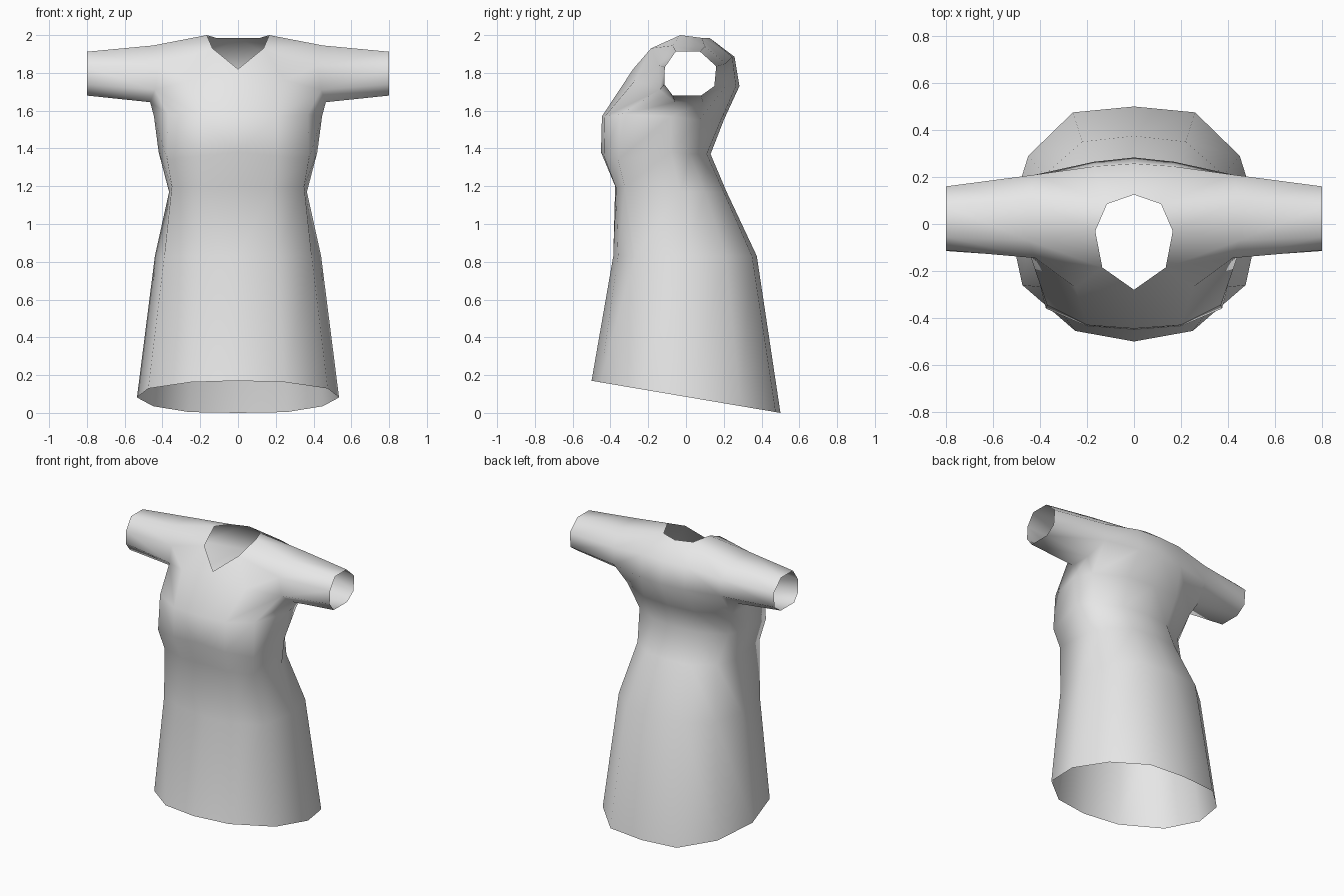
import bpy

fabric = bpy.data.materials.new("pale_grey_fabric")
fabric.diffuse_color = (0.8, 0.8, 0.8, 1)

# Half rings of the dress, running front centre -> side -> back centre
hem_xy = [(0, -.5), (.25, -.455), (.475, -.26), (.535, .02), (.45, .29), (.26, .475), (0, .5)]
hem = [(x, y, .085 - .17 * y) for x, y in hem_xy]
hip = [(x, y, .83) for x, y in
       [(0, -.385), (.2, -.36), (.39, -.27), (.44, .0), (.38, .21), (.22, .35), (0, .375)]]
waist = [(0, -.375, 1.2), (.18, -.37, 1.19), (.35, -.325, 1.2), (.365, -.03, 1.17),
         (.31, .1, 1.17), (.17, .2, 1.17), (0, .215, 1.17)]
under_bust = [(0, -.45, 1.38), (.2, -.435, 1.36), (.375, -.36, 1.34), (.42, -.08, 1.38),
              (.35, .02, 1.37), (.18, .11, 1.37), (0, .13, 1.37)]
bust = [(0, -.445, 1.57), (.2, -.43, 1.57), (.37, -.345, 1.58), (.445, -.08, 1.57),
        (.41, .07, 1.55), (.2, .185, 1.55), (0, .2, 1.55)]

# Armhole and cuff octagons, V neckline, chest and shoulder blade points
armhole = [(.45, -.07, 1.945), (.45, .1, 1.94), (.42, .21, 1.85), (.42, .21, 1.73),
           (.465, .09, 1.645), (.465, -.06, 1.645), (.44, -.14, 1.71), (.42, -.145, 1.84)]
cuff = [(.8, -.055, 1.912), (.8, .075, 1.912), (.8, .16, 1.835), (.8, .15, 1.73),
        (.8, .08, 1.68), (.8, -.07, 1.68), (.8, -.115, 1.74), (.8, -.112, 1.83)]
neck = [(0, -.28, 1.82), (.135, -.185, 1.93), (.165, -.03, 2.0), (.115, .085, 1.985), (0, .125, 1.985)]
chest = [(.25, -.27, 1.76)]
blade = [(0, .283, 1.73), (.17, .265, 1.73), (0, .257, 1.885), (.17, .245, 1.885)]

verts = []


def add(points):
    start = len(verts)
    verts.extend(points)
    return list(range(start, len(verts)))


rings = [add(r) for r in (hem, hip, waist, under_bust, bust)]
U, A, S, N = rings[-1], add(armhole), add(cuff), add(neck)
C, B = add(chest)[0], add(blade)
faces = []

# Skirt and bodice
for lo, hi in zip(rings, rings[1:]):
    for j in range(6):
        faces.append((lo[j], lo[j + 1], hi[j + 1], hi[j]))

# Chest
faces += [(U[0], U[1], C, N[0]), (N[0], C, N[1]), (U[1], U[2], A[6], C),
          (C, A[6], A[7]), (C, A[7], N[1])]
# Underarm
faces += [(U[2], U[3], A[5], A[6]), (U[3], U[4], A[4], A[5]), (U[4], A[3], A[4])]
# Upper back
faces += [(U[4], U[5], B[1], A[3]), (U[5], U[6], B[0], B[1]), (B[1], B[0], B[2], B[3]),
          (A[3], B[1], B[3], A[2]), (B[3], B[2], N[4], N[3])]
# Shoulder
faces += [(A[2], B[3], N[3], A[1]), (A[1], N[3], N[2], A[0]), (N[1], A[7], A[0], N[2])]
# Sleeve
for k in range(8):
    m = (k + 1) % 8
    faces.append((A[k], S[k], S[m], A[m]))

mesh = bpy.data.meshes.new("dress")
mesh.from_pydata(verts, [], faces)
mesh.materials.append(fabric)
mesh.shade_smooth()
dress = bpy.data.objects.new("dress", mesh)
bpy.context.collection.objects.link(dress)

# Left half
mirror = dress.modifiers.new("mirror", 'MIRROR')
mirror.use_clip = True
mirror.merge_threshold = 0.001
